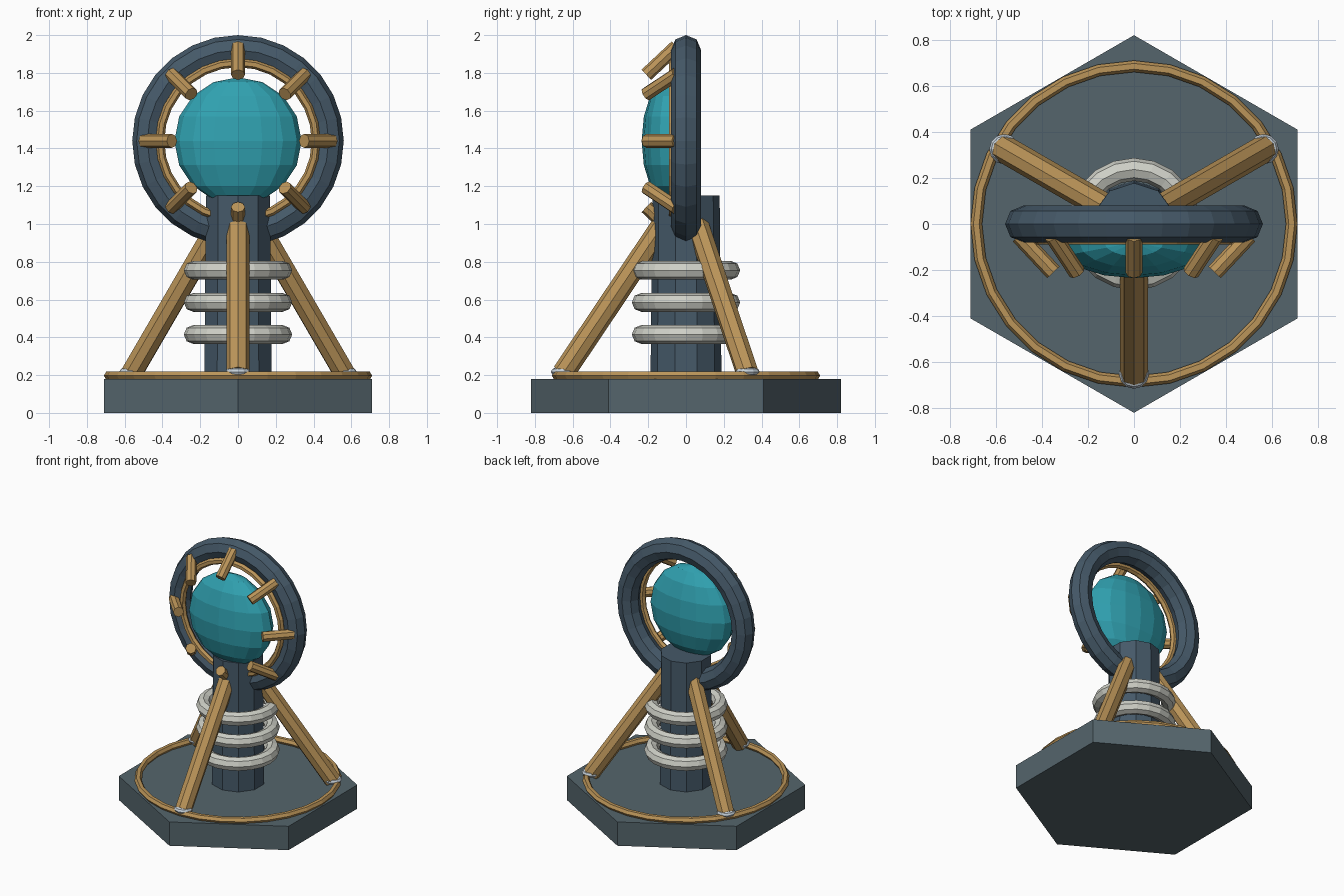
import bpy, math
from mathutils import Vector

if "Cube" in bpy.data.objects:
    bpy.data.objects.remove(bpy.data.objects["Cube"])


def material(name, rgb):
    m = bpy.data.materials.new(name)
    m.diffuse_color = (*rgb, 1)
    m.use_nodes = True
    m.node_tree.nodes["Principled BSDF"].inputs["Base Color"].default_value = m.diffuse_color
    return m


SLATE = material("slate", (0.06, 0.10, 0.14))
STONE = material("stone", (0.09, 0.13, 0.15))
BRASS = material("brass", (0.50, 0.30, 0.10))
TEAL = material("teal", (0.03, 0.36, 0.44))
CERAMIC = material("ceramic", (0.62, 0.63, 0.57))
STEEL = material("steel", (0.55, 0.62, 0.68))


def finish(name, mat):
    ob = bpy.context.object
    ob.name = name
    ob.data.materials.append(mat)
    return ob


def cone(name, mat, sides, r1, r2, z0, z1):
    bpy.ops.mesh.primitive_cone_add(vertices=sides, radius1=r1, radius2=r2,
                                    depth=z1 - z0, location=(0, 0, (z0 + z1) / 2))
    return finish(name, mat)


def rod(name, mat, a, b, radius, sides=8):
    a, b = Vector(a), Vector(b)
    bpy.ops.mesh.primitive_cylinder_add(vertices=sides, radius=radius,
                                        depth=(b - a).length, location=(a + b) / 2)
    ob = finish(name, mat)
    ob.rotation_euler = (b - a).to_track_quat('Z', 'Y').to_euler()
    return ob


def ring(name, mat, loc, major, minor, segs, sides, upright=False):
    bpy.ops.mesh.primitive_torus_add(location=loc, major_radius=major, minor_radius=minor,
                                     major_segments=segs, minor_segments=sides,
                                     rotation=(math.pi / 2 if upright else 0, 0, 0))
    return finish(name, mat)


def ball(name, mat, loc, scale, segs, rings):
    bpy.ops.mesh.primitive_uv_sphere_add(segments=segs, ring_count=rings, radius=1, location=loc)
    ob = finish(name, mat)
    ob.scale = scale
    return ob


# Hexagonal base with brass inlay ring
cone("base", STONE, 6, 0.82, 0.82, 0, 0.18)
ring("base_ring", BRASS, (0, 0, 0.197), 0.685, 0.025, 28, 6)

# Central column with insulator rings
cone("column", SLATE, 10, 0.188, 0.178, 0.17, 1.15)
for i in range(3):
    ring(f"insulator_{i + 1}", CERAMIC, (0, 0, 0.415 + 0.17 * i), 0.237, 0.05, 20, 8)

# Three leaning struts with rounded feet
for i in range(3):
    a = math.radians(-90 + 120 * i)
    c, s = math.cos(a), math.sin(a)
    rod(f"strut_{i + 1}", BRASS, (0.65 * c, 0.65 * s, 0.21), (0.12 * c, 0.12 * s, 1.0), 0.06)
    ball(f"strut_foot_{i + 1}", STEEL, (0.65 * c, 0.65 * s, 0.217), (0.066, 0.066, 0.03), 12, 6)

# Upright head: outer ring, brass trim, flattened lens
HEAD_Z = 1.44
ring("head_ring", SLATE, (0, 0, HEAD_Z), 0.48, 0.08, 28, 8, True)
ring("head_trim", BRASS, (0, -0.07, HEAD_Z), 0.413, 0.023, 28, 6, True)
ball("lens", TEAL, (0, -0.08, HEAD_Z), (0.337, 0.155, 0.337), 16, 8)

# Eight prongs leaning inward in front of the ring
for i in range(8):
    a = math.radians(45 * i)
    c, s = math.cos(a), math.sin(a)
    rod(f"prong_{i + 1}", BRASS, (0.50 * c, -0.05, HEAD_Z + 0.50 * s),
        (0.35 * c, -0.21, HEAD_Z + 0.35 * s), 0.037)
